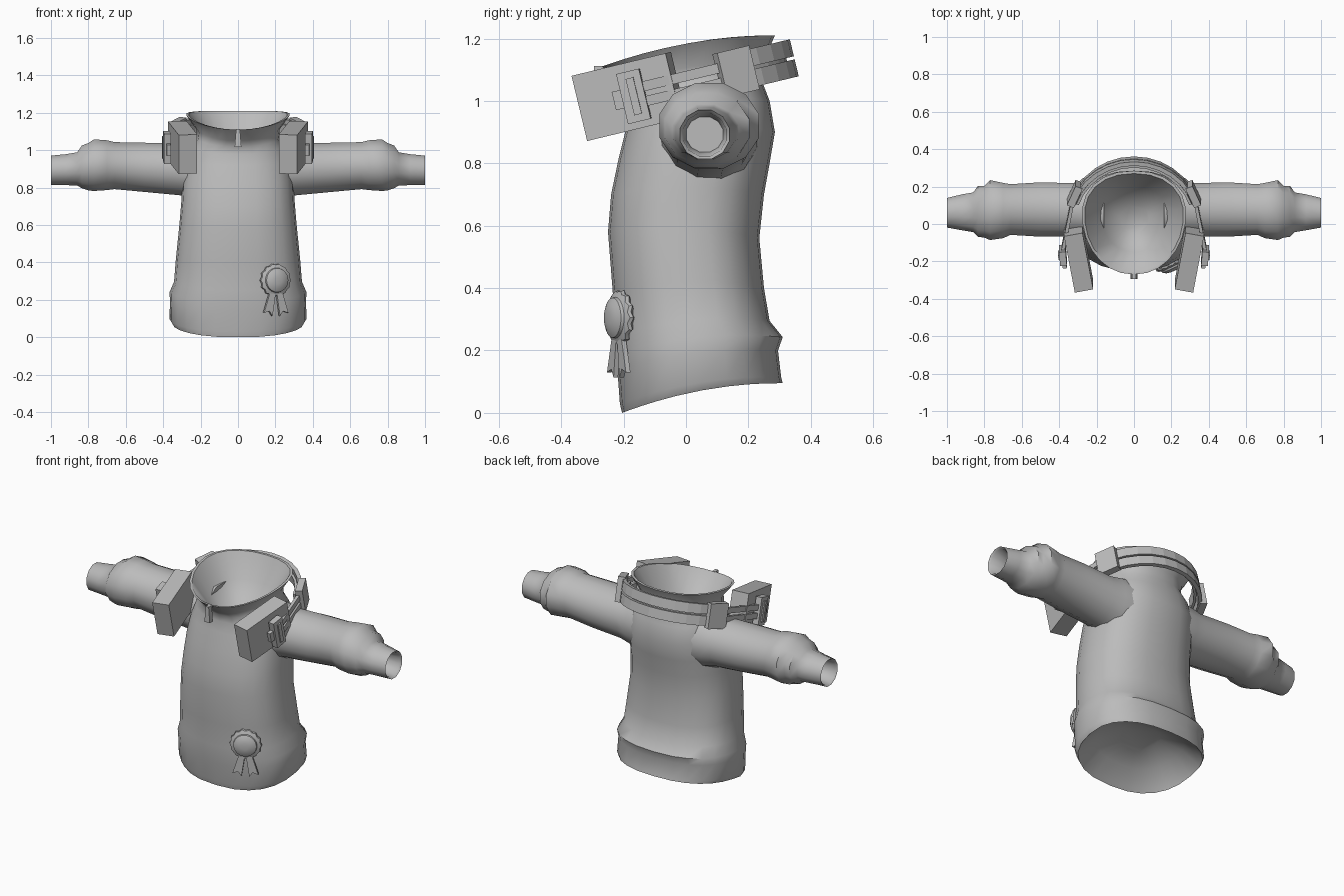
import bpy, bmesh
from math import sin, cos, pi, radians, copysign
from mathutils import Matrix

cube = bpy.data.objects.get("Cube")
if cube:
    bpy.data.objects.remove(cube, do_unlink=True)

grey = bpy.data.materials.new("plain_grey")
grey.use_nodes = True
colour = (0.5, 0.5, 0.5, 1)
grey.diffuse_color = colour
grey.node_tree.nodes["Principled BSDF"].inputs["Base Color"].default_value = colour


def finish(name, bm, matrix=None, mirror=False, smooth=0):
    """Turn a bmesh into a named object with its mirror and shading."""
    if matrix:
        bm.transform(matrix)
    bmesh.ops.recalc_face_normals(bm, faces=bm.faces)
    mesh = bpy.data.meshes.new(name)
    bm.to_mesh(mesh)
    bm.free()
    mesh.materials.append(grey)
    obj = bpy.data.objects.new(name, mesh)
    bpy.context.collection.objects.link(obj)
    if mirror:
        obj.modifiers.new("mirror", 'MIRROR')
    if smooth:
        bpy.ops.object.select_all(action='DESELECT')
        obj.select_set(True)
        bpy.context.view_layer.objects.active = obj
        bpy.ops.object.shade_smooth_by_angle(angle=radians(smooth))


def loft(rings):
    """Skin a list of closed point rings and cap both ends."""
    bm = bmesh.new()
    rows = [[bm.verts.new(p) for p in ring] for ring in rings]
    n = len(rows[0])
    for a, b in zip(rows, rows[1:]):
        for i in range(n):
            j = (i + 1) % n
            bm.faces.new((a[i], a[j], b[j], b[i]))
    bm.faces.new(rows[0][::-1])
    bm.faces.new(rows[-1])
    return bm


def box(name, centre, size, frame, yaw=0):
    bm = bmesh.new()
    bmesh.ops.create_cube(bm, size=1)
    m = Matrix.Translation(centre) @ Matrix.Rotation(radians(yaw), 4, 'Z') @ Matrix.Diagonal((*size, 1))
    finish(name, bm, frame @ m, mirror=True)


# Hem recess, torso, flared collar and collar bowl:
# front y, front z, back y, back z, half width
TORSO = [
    (-.040, .15, .140, .190, .120), (-.130, .10, .230, .165, .250),
    (-.190, .02, .295, .115, .335),
    (-.205, .00, .310, .095, .350), (-.212, .03, .305, .115, .366),
    (-.220, .14, .295, .200, .364), (-.228, .19, .310, .243, .366),
    (-.228, .25, .268, .295, .342), (-.235, .39, .250, .400, .332),
    (-.250, .58, .235, .560, .314), (-.240, .70, .250, .700, .303),
    (-.215, .82, .268, .800, .297), (-.190, .92, .285, .900, .282),
    (-.175, .98, .268, 1.00, .255), (-.178, 1.02, .245, 1.06, .220),
]
COLLAR = [
    (-.205, 1.05, .245, 1.12, .222), (-.270, 1.11, .285, 1.21, .276),
    (-.255, 1.11, .270, 1.21, .262), (-.150, .99, .200, 1.07, .175),
    (-.050, .92, .100, .950, .080),
]


def torso_ring(row, square, egg, n=24):
    """Rounded ring, arched along its depth; egg narrows the front."""
    yf, zf, yb, zb, hw = row
    ring = []
    for i in range(n):
        a = 2 * pi * i / n
        c, s = (copysign(abs(v) ** square, v) for v in (cos(a), sin(a)))
        t = (s + 1) / 2
        arch = .1 * t * (1 - t)
        ring.append((hw * c * (1 + egg * s), yf + (yb - yf) * t, zf + (zb - zf) * t + arch))
    return ring


finish("jacket_body", loft([torso_ring(r, .82, 0) for r in TORSO] +
                           [torso_ring(r, .92, .12) for r in COLLAR]), smooth=50)

# Sleeves with a puffed wrist, cuff and recessed opening: x, y range, z range
SLEEVE = [
    (.16, -.10, .235, .72, 1.07), (.25, -.085, .23, .74, 1.05),
    (.31, -.07, .22, .757, 1.038), (.50, -.07, .225, .775, 1.042),
    (.66, -.06, .215, .79, 1.045), (.70, -.078, .222, .785, 1.055),
    (.77, -.088, .237, .78, 1.06), (.80, -.075, .205, .783, 1.04),
    (.835, -.07, .205, .795, 1.027), (.86, -.045, .17, .81, .99),
    (.92, -.035, .16, .812, .98), (1.0, -.02, .14, .812, .972),
    (.99, -.01, .13, .822, .962), (.90, .0, .12, .835, .95),
]


def sleeve_ring(x, y0, y1, z0, z1, n=12):
    angles = [2 * pi * (i + .5) / n for i in range(n)]
    k = 1.02
    return [(x, (y0 + y1) / 2 + k * (y1 - y0) / 2 * cos(a),
             (z0 + z1) / 2 + k * (z1 - z0) / 2 * sin(a)) for a in angles]


finish("sleeves", loft([sleeve_ring(*r) for r in SLEEVE]), mirror=True, smooth=50)

# Neck headset, laid out in a tilted frame
TILT = Matrix.Translation((0, 0, 1.055)) @ Matrix.Rotation(radians(13.5), 4, 'X')


def band(name, rx, ry, low, high, thick, start):
    rings = []
    for i in range(13):
        a = radians(start + (180 - 2 * start) * i / 12)
        ring = []
        for r, w in ((0, low), (0, high), (-thick, high), (-thick, low)):
            ring.append(((rx + r) * cos(a), .02 + (ry + r) * sin(a), w))
        rings.append(ring)
    finish(name, loft(rings), TILT)


band("band_upper", .352, .337, .005, .061, .022, 18)
band("band_lower", .352, .337, -.061, -.005, .022, 18)
band("band_inner_pad", .325, .312, -.03, .035, .014, 18)

box("ear_cups", (.296, -.187, .003), (.1, .315, .215), TILT, yaw=-10.5)
box("band_blocks", (.317, .165, 0), (.04, .115, .145), TILT, yaw=24)
box("ear_cup_brackets", (.380, -.172, 0), (.036, .075, .165), TILT, yaw=-5)
box("bracket_plates", (.372, -.212, 0), (.022, .05, .06), TILT, yaw=-5)
box("bracket_ribs", (.400, -.172, 0), (.01, .025, .12), TILT, yaw=-5)
for label, w in (("upper", .024), ("lower", -.024)):
    box("arm_bar_" + label, (.357, -.02, w), (.018, .27, .032), TILT, yaw=11)

# Zip pull under the collar
bm = bmesh.new()
bmesh.ops.create_cube(bm, size=1)
for v in bm.verts:
    v.co.x *= .036 if v.co.z < 0 else .02
finish("zip_pull", bm, Matrix.Translation((0, -.28, 1.065)) @ Matrix.Diagonal((1, .03, .095, 1)))

# Rosette badge with pleated rim, domed centre and two ribbon tails
BADGE = Matrix.Translation((.2, -.212, .305)) @ Matrix.Rotation(radians(25), 4, 'Z')


def badge_ring(r, y, ruffle=0, n=28):
    ring = []
    for i in range(n):
        a = 2 * pi * i / n
        k = ruffle * (-1) ** i
        ring.append(((r + k) * cos(a), y + k, (r + k) * sin(a)))
    return ring


rosette = [badge_ring(.05, .03), badge_ring(.087, .004, .003), badge_ring(.085, -.008, .003),
           badge_ring(.066, -.016), badge_ring(.064, -.026), badge_ring(.045, -.036),
           badge_ring(.02, -.041)]
finish("rosette", loft(rosette), BADGE, smooth=40)

TAIL = [(.002, -.06), (.035, -.06), (.072, -.175), (.04, -.165), (.022, -.192)]
for label, side in (("left", 1), ("right", -1)):
    rings = [[(side * x, y, z) for x, z in TAIL] for y in (-.012, .004)]
    finish("ribbon_tail_" + label, loft(rings), BADGE)
